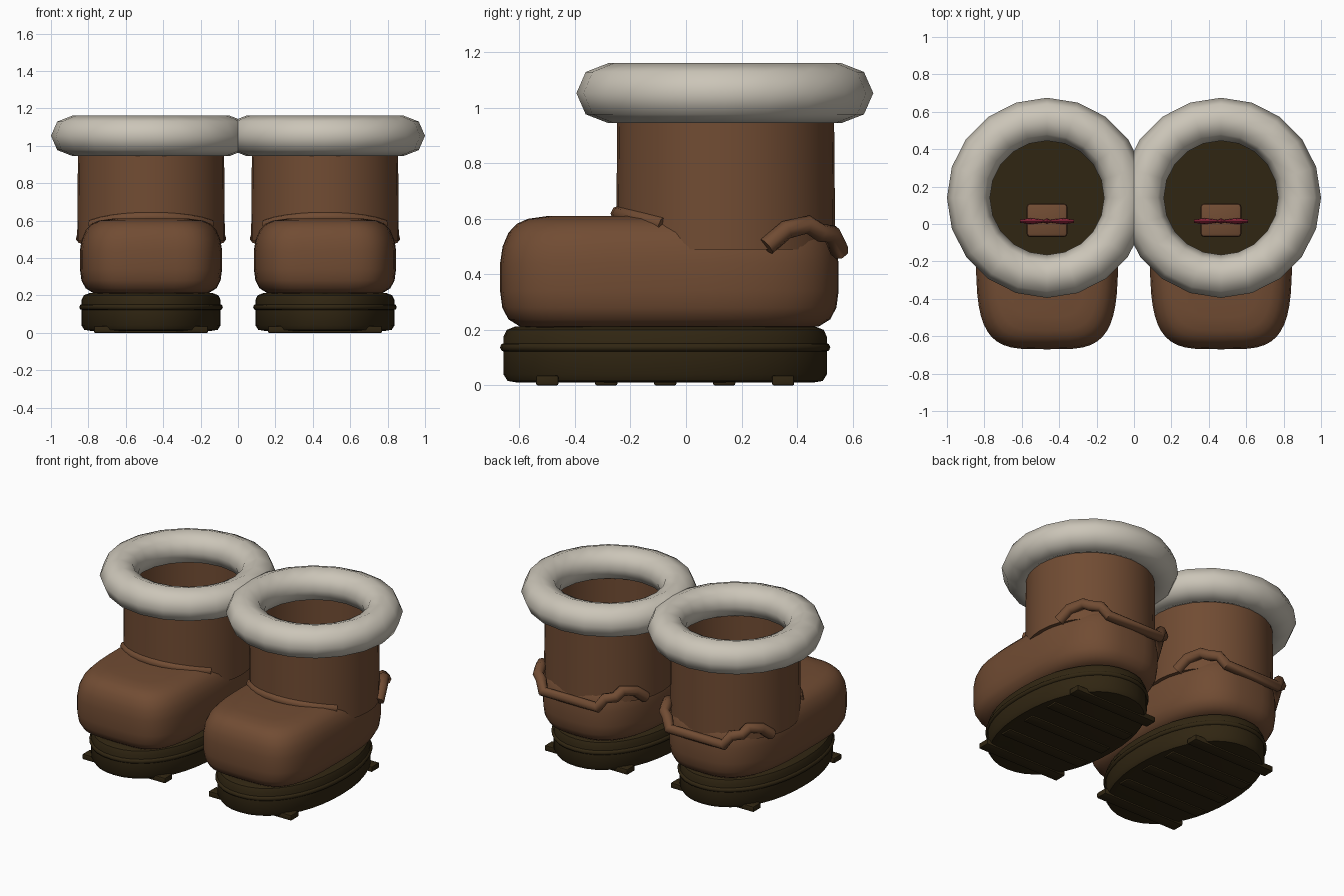
import bpy, bmesh, math
from mathutils import Vector

if "Cube" in bpy.data.objects:
    bpy.data.objects.remove(bpy.data.objects["Cube"])

BOOT_X = 0.465      # sideways offset of each boot
LEG_Y = 0.14        # centre of the shaft and cuff


def material(name, rgb):
    m = bpy.data.materials.new(name)
    m.diffuse_color = (*rgb, 1)
    m.use_nodes = True
    m.node_tree.nodes["Principled BSDF"].inputs["Base Color"].default_value = m.diffuse_color
    return m


BROWN = material("brown leather", (0.165, 0.072, 0.033))
DARK = material("dark rubber", (0.030, 0.019, 0.006))
WHITE = material("cream fleece", (0.60, 0.56, 0.48))
RED = material("red ribbon", (0.33, 0.025, 0.055))


def finish(ob, mat, angle=40):
    """Colour, smooth and mirror a part to make the second boot."""
    ob.data.materials.clear()
    ob.data.materials.append(mat)
    bpy.ops.object.select_all(action='DESELECT')
    ob.select_set(True)
    bpy.context.view_layer.objects.active = ob
    bpy.ops.object.shade_smooth_by_angle(angle=math.radians(angle))
    mesh = ob.data
    mesh.transform(ob.matrix_world)
    ob.matrix_world.identity()
    mir = ob.modifiers.new("other_boot", 'MIRROR')
    mir.use_mirror_merge = False
    return ob


def loft(name, rings, cap=True, loop=False):
    """Skin a stack of equally sized point rings."""
    bm = bmesh.new()
    rows = [[bm.verts.new(p) for p in r] for r in rings]
    pairs = list(zip(rows, rows[1:]))
    if loop:
        pairs.append((rows[-1], rows[0]))
    n = len(rows[0])
    for a, b in pairs:
        for i in range(n):
            j = (i + 1) % n
            bm.faces.new((a[i], a[j], b[j], b[i]))
    if cap:
        bm.faces.new(rows[0][::-1])
        bm.faces.new(rows[-1])
    bmesh.ops.recalc_face_normals(bm, faces=bm.faces)
    mesh = bpy.data.meshes.new(name)
    bm.to_mesh(mesh)
    bm.free()
    ob = bpy.data.objects.new(name, mesh)
    bpy.context.collection.objects.link(ob)
    return ob


def ring(rx, ry, cy, z, n=40, front=2, back=2):
    """Superellipse outline with its own squareness at the front and back."""
    pts = []
    for i in range(n):
        t = 2 * math.pi * i / n
        c, s = math.cos(t), math.sin(t)
        e = 2 / (back if s > 0 else front)
        pts.append((BOOT_X + rx * math.copysign(abs(c) ** e, c),
                    cy + ry * math.copysign(abs(s) ** e, s), z))
    return pts


def box(name, size, loc, bevel, mat):
    bpy.ops.mesh.primitive_cube_add(size=1, location=loc)
    ob = bpy.context.object
    ob.name = name
    ob.scale = size
    bpy.ops.object.transform_apply(location=False, rotation=False, scale=True)
    mod = ob.modifiers.new("bevel", 'BEVEL')
    mod.width = bevel
    mod.segments = 2
    bpy.ops.object.modifier_apply(modifier=mod.name)
    return finish(ob, mat, 30)


def tube(name, pts, radius, mat):
    """Round rolled strip along a list of points."""
    cu = bpy.data.curves.new(name, 'CURVE')
    cu.dimensions = '3D'
    cu.bevel_depth = radius
    cu.bevel_resolution = 2
    cu.use_fill_caps = True
    sp = cu.splines.new('POLY')
    sp.points.add(len(pts) - 1)
    for p, (x, y, z) in zip(sp.points, pts):
        p.co = (BOOT_X + x, y, z, 1)
    ob = bpy.data.objects.new(name, cu)
    bpy.context.collection.objects.link(ob)
    bpy.ops.object.select_all(action='DESELECT')
    ob.select_set(True)
    bpy.context.view_layer.objects.active = ob
    bpy.ops.object.convert(target='MESH')
    return finish(bpy.context.object, mat, 50)


# Sole: oval rubber slab with softened edges
sole = [(0.05, 0.010), (0.015, 0.016), (0.0, 0.04), (0.0, 0.175),
        (0.012, 0.2), (0.045, 0.213)]
finish(loft("sole", [ring(0.372 - i, 0.583 - i, -0.075, z, front=2.15, back=2.15)
                     for i, z in sole]), DARK)

# Raised welt running around the sole
welt = []
for k in range(8):
    a = 2 * math.pi * k / 8
    d = 0.016 * math.cos(a)
    welt.append(ring(0.368 + d, 0.579 + d, -0.075, 0.137 + 0.016 * math.sin(a),
                     front=2.15, back=2.15))
finish(loft("sole_welt", welt, cap=False, loop=True), DARK, 60)

# Tread bars under the sole
for k in range(5):
    box("tread_bar", (0.61, 0.08, 0.036), (BOOT_X, -0.5 + 0.2125 * k, 0.018),
        0.006, DARK)

# Foot: squared toe, rounder heel, hollowed out below the shaft
foot = [(0.14, 0.205), (0.07, 0.213), (0.03, 0.238), (0.008, 0.28), (0.0, 0.34),
        (0.0, 0.44), (0.009, 0.5), (0.03, 0.55), (0.06, 0.582), (0.1, 0.6),
        (0.17, 0.61)]
upper = loft("foot", [ring(0.38 - i, 0.61 - i, -0.06, z, 48, front=4, back=2.8)
                      for i, z in foot])
cutter = loft("foot_cutter", [ring(0.335, 0.335, LEG_Y, z) for z in (0.245, 0.8)])
cutter.hide_render = True
cut = upper.modifiers.new("hollow", 'BOOLEAN')
cut.operation = 'DIFFERENCE'
cut.object = cutter
bpy.context.view_layer.objects.active = upper
bpy.ops.object.modifier_apply(modifier=cut.name)
bpy.data.objects.remove(cutter)
finish(upper, BROWN)

# Insole visible down the shaft
finish(loft("insole", [ring(0.333, 0.333, LEG_Y, z) for z in (0.24, 0.252)]), DARK)

# Shaft: thin open pipe
shaft = [(0.395, 0.49), (0.39, 1.05), (0.37, 1.05), (0.37, 0.49)]
finish(loft("shaft", [ring(r, r, LEG_Y + 0.003, z, 32) for r, z in shaft],
            cap=False, loop=True), BROWN)

# Fleece cuff
cuff = []
for k in range(8):
    a = 2 * math.pi * k / 8
    r = 0.42 + 0.115 * math.cos(a)
    cuff.append(ring(r, r, LEG_Y, 1.053 + 0.108 * math.sin(a), 20))
finish(loft("fleece_cuff", cuff, cap=False, loop=True), WHITE, 70)

# Rolled heel strip: low at the back, stepping up on each side
half = [(0.20, 0.553, 0.485), (0.235, 0.525, 0.545), (0.285, 0.485, 0.55),
        (0.30, 0.44, 0.58), (0.345, 0.36, 0.56), (0.37, 0.29, 0.50)]
heel = [(-x, y, z) for x, y, z in reversed(half)] + half
tube("heel_strip", heel, 0.034, BROWN)

# Creased lip where the shaft meets the instep
lip = []
for k in range(-5, 6):
    a = math.radians(11 * k)
    lip.append((0.382 * math.sin(a), LEG_Y - 0.382 * math.cos(a),
                0.618 - 0.0016 * k * k))
tube("instep_lip", lip, 0.03, BROWN)

# Small block with a ribbon bow inside the boot
box("inner_block", (0.22, 0.18, 0.08), (BOOT_X, 0.02, 0.29), 0.02, BROWN)
bow = []
for x, r in ((-0.145, 0.008), (-0.09, 0.016), (-0.015, 0.007), (0, 0.014),
             (0.015, 0.007), (0.09, 0.016), (0.145, 0.008)):
    bow.append([(BOOT_X + x, 0.015 + r * math.cos(t * math.pi / 4),
                 0.345 + 2 * r * math.sin(t * math.pi / 4)) for t in range(8)])
finish(loft("ribbon_bow", bow), RED)
